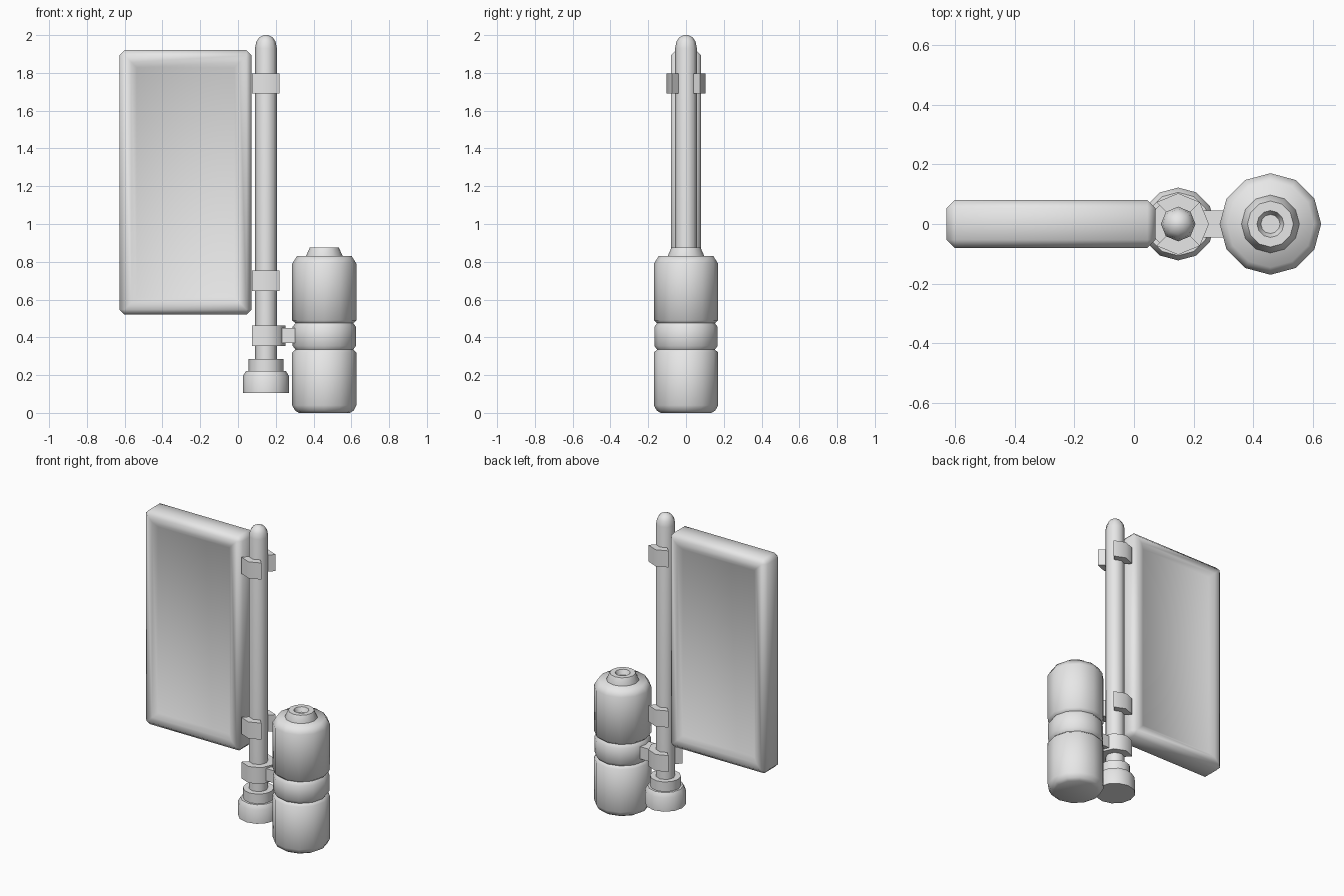
import bpy, bmesh
from math import cos, sin, pi, radians

cube = bpy.data.objects.get("Cube")
if cube:
    bpy.data.objects.remove(cube, do_unlink=True)

grey = bpy.data.materials.new("plain_grey")
grey.use_nodes = True
grey.diffuse_color = (0.8, 0.8, 0.8, 1)
grey.node_tree.nodes["Principled BSDF"].inputs["Base Color"].default_value = (0.8, 0.8, 0.8, 1)

POLE_X = 0.148
TANK_X = 0.457


def finish(bm, name, x, angle):
    """Turn a bmesh into a shaded object placed at x."""
    bmesh.ops.recalc_face_normals(bm, faces=bm.faces)
    mesh = bpy.data.meshes.new(name)
    bm.to_mesh(mesh)
    bm.free()
    mesh.materials.append(grey)
    obj = bpy.data.objects.new(name, mesh)
    obj.location.x = x
    bpy.context.collection.objects.link(obj)
    bpy.ops.object.select_all(action='DESELECT')
    obj.select_set(True)
    bpy.context.view_layer.objects.active = obj
    bpy.ops.object.shade_smooth_by_angle(angle=radians(angle))


def lathe(name, x, profile, sides, angle):
    """Closed turned solid from (radius, height) pairs, bottom to top."""
    bm = bmesh.new()
    rings = [[bm.verts.new((r * cos(2 * pi * i / sides), r * sin(2 * pi * i / sides), z))
              for i in range(sides)] for r, z in profile]
    for low, high in zip(rings, rings[1:]):
        for i in range(sides):
            j = (i + 1) % sides
            bm.faces.new((low[i], low[j], high[j], high[i]))
    bm.faces.new(rings[0][::-1])
    bm.faces.new(rings[-1])
    finish(bm, name, x, angle)


def clamp(name, start, steps, z0, z1, outer=0.103, inner=0.042):
    """Part of an eight-sided ring around the pole, from angle start over 45 degree steps."""
    angles = [radians(start + 45 * i) for i in range(steps + 1)]
    bm = bmesh.new()
    loops = [[bm.verts.new((r * cos(a), r * sin(a), z))
              for r, z in ((inner, z0), (outer, z0), (outer, z1), (inner, z1))] for a in angles]
    for a, b in zip(loops, loops[1:]):
        for i in range(4):
            j = (i + 1) % 4
            bm.faces.new((a[i], a[j], b[j], b[i]))
    bm.faces.new(loops[0])
    bm.faces.new(loops[-1])
    finish(bm, name, POLE_X, 50)


def box(size, centre):
    bm = bmesh.new()
    bmesh.ops.create_cube(bm, size=1)
    bmesh.ops.scale(bm, vec=size, verts=bm.verts)
    bmesh.ops.translate(bm, vec=centre, verts=bm.verts)
    return bm


# Sign panel: chamfered slab with a shallow sloped recess on front and back
bm = box((0.7, 0.16, 1.4), (0, 0, 1.22))
bmesh.ops.bevel(bm, geom=bm.edges[:], offset=0.027, segments=1, affect='EDGES')
bm.normal_update()
wide = [f for f in bm.faces if abs(f.normal.y) > 0.9]
bmesh.ops.inset_individual(bm, faces=wide, thickness=0.037, use_even_offset=True)
bmesh.ops.inset_individual(bm, faces=wide, thickness=0.028, depth=-0.02, use_even_offset=True)
finish(bm, "sign_panel", -0.278, 50)

# Pole with a domed top
lathe("pole", POLE_X, [(0.058, 0.2), (0.058, 1.93), (0.051, 1.965),
                       (0.036, 1.988), (0.012, 2.0)], 8, 50)

# Stepped foot
lathe("pole_foot", POLE_X, [(0.122, 0.105), (0.122, 0.195), (0.106, 0.222),
                            (0.092, 0.222), (0.092, 0.285)], 12, 32)

# Paired clamps holding the panel, front and back
for level, z in (("lower", 0.645), ("upper", 1.69)):
    for side, start in (("front", -135), ("back", 45)):
        clamp(f"{level}_{side}_clamp", start, 2, z, z + 0.108)

# Tank clamp wrapping the pole, open towards the panel
clamp("tank_clamp", -135, 6, 0.355, 0.462)

# Connector between clamp and tank
finish(box((0.11, 0.09, 0.08), (0, 0, 0.41)), "tank_connector", 0.275, 30)

# Tank with two grooves around a middle band
lathe("tank", TANK_X, [(0.135, 0), (0.155, 0.012), (0.17, 0.04), (0.17, 0.32), (0.153, 0.335),
                       (0.168, 0.355), (0.168, 0.455), (0.153, 0.475), (0.17, 0.49),
                       (0.17, 0.79), (0.145, 0.83)], 12, 65)

# Hollow tank neck
lathe("tank_neck", TANK_X, [(0.097, 0.82), (0.097, 0.83), (0.077, 0.875), (0.045, 0.875),
                            (0.032, 0.845)], 12, 50)
